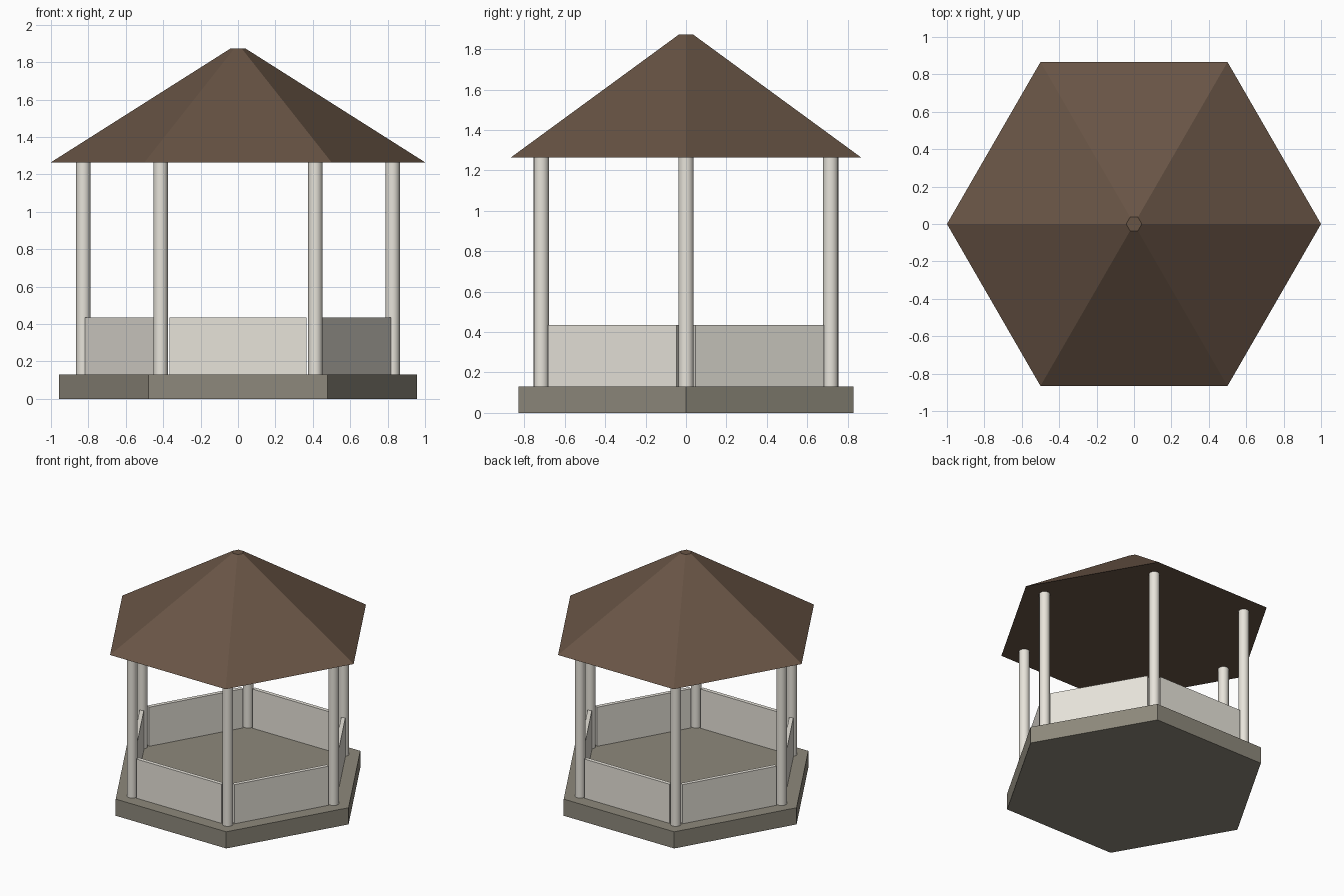
import bpy
from math import pi, sin, cos, radians

if "Cube" in bpy.data.objects:
    bpy.data.objects.remove(bpy.data.objects["Cube"])


def material(name, r, g, b):
    m = bpy.data.materials.new(name)
    m.diffuse_color = (r, g, b, 1)
    m.use_nodes = True
    m.node_tree.nodes["Principled BSDF"].inputs["Base Color"].default_value = m.diffuse_color
    return m


STONE = material("stone", 0.27, 0.25, 0.20)
PAINT = material("pale_paint", 0.80, 0.77, 0.70)
SHINGLE = material("brown_shingle", 0.14, 0.09, 0.06)


def prism(name, sides, r_bottom, r_top, z0, z1, mat, x=0, y=0):
    """Upright prism or frustum with a corner on the x axis."""
    bpy.ops.mesh.primitive_cone_add(
        vertices=sides, radius1=r_bottom, radius2=r_top, depth=z1 - z0,
        location=(x, y, (z0 + z1) / 2), rotation=(0, 0, pi / 2))
    ob = bpy.context.object
    ob.name = name
    ob.data.materials.append(mat)
    return ob


FLOOR_Z, EAVES_Z, RAIL_Z = 0.13, 1.265, 0.436
POST_RING = 0.827

# Hexagonal plinth and roof
prism("base", 6, 0.956, 0.956, 0, FLOOR_Z, STONE)
prism("roof", 6, 1.0, 0.042, EAVES_Z, 1.872, SHINGLE)

for i in range(6):
    # Round post at each corner
    a = radians(60 * i)
    prism(f"post_{i + 1}", 16, 0.038, 0.038, FLOOR_Z, EAVES_Z, PAINT,
          POST_RING * cos(a), POST_RING * sin(a))
    bpy.ops.object.shade_smooth_by_angle(angle=radians(35))

    # Low wall panel between neighbouring posts
    b = a + radians(30)
    d = POST_RING * cos(radians(30))
    bpy.ops.mesh.primitive_cube_add(
        size=1, location=(d * cos(b), d * sin(b), (FLOOR_Z + RAIL_Z) / 2),
        rotation=(0, 0, b))
    panel = bpy.context.object
    panel.name = f"wall_panel_{i + 1}"
    panel.scale = (0.03, 0.735, RAIL_Z - FLOOR_Z)
    panel.data.materials.append(PAINT)
